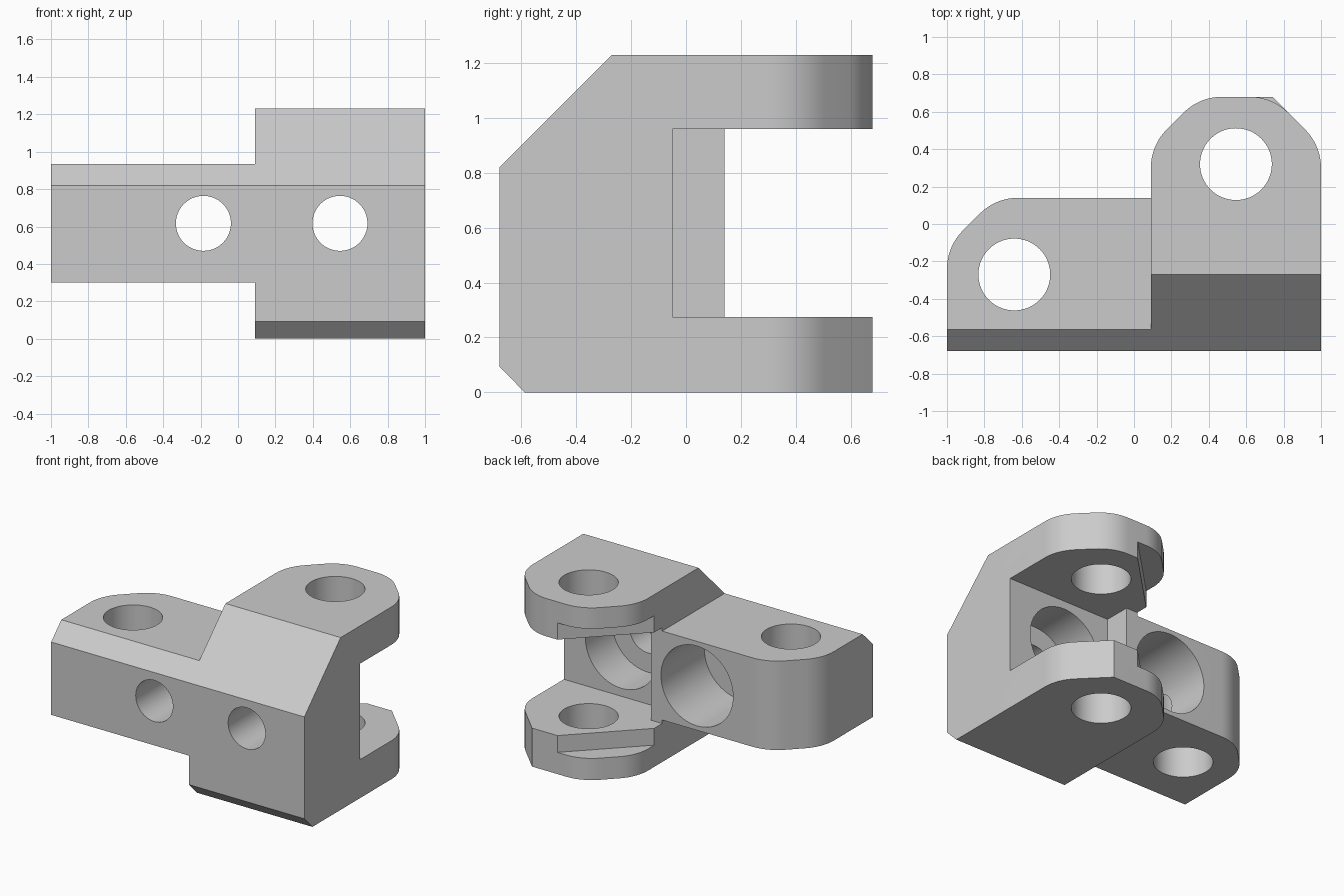
import bpy, bmesh, math
from mathutils import Vector, Matrix

cube = bpy.data.objects.get("Cube")
if cube:
    bpy.data.objects.remove(cube, do_unlink=True)

grey = bpy.data.materials.new("plain_grey")
grey.use_nodes = True
GREY = (0.6, 0.6, 0.6, 1)
grey.diffuse_color = GREY
grey.node_tree.nodes["Principled BSDF"].inputs["Base Color"].default_value = GREY


def fillet(before, corner, after, t=0.12, steps=10):
    """Points of an arc that rounds a corner, with tangent length t."""
    c = Vector(corner)
    u = (Vector(before) - c).normalized()
    v = (Vector(after) - c).normalized()
    half = u.angle(v) / 2
    r = t * math.tan(half)
    centre = c + (u + v).normalized() * (t / math.cos(half))
    a, b = c + u * t - centre, c + v * t - centre
    sweep = a.angle_signed(b)
    pts = []
    for i in range(steps + 1):
        ang = math.atan2(a.y, a.x) - sweep * i / steps
        pts.append((centre.x + r * math.cos(ang), centre.y + r * math.sin(ang)))
    return pts


def prism(name, outline, low, high, along_x=False):
    """Extrude an outline along z, or a (y, z) outline along x."""
    bm = bmesh.new()
    place = (lambda p, h: (h, p[0], p[1])) if along_x else (lambda p, h: (p[0], p[1], h))
    face = bm.faces.new([bm.verts.new(place(p, low)) for p in outline])
    new = bmesh.ops.extrude_face_region(bm, geom=[face])["geom"]
    shift = Vector(place((0, 0), high - low))
    bmesh.ops.translate(bm, verts=[g for g in new if isinstance(g, bmesh.types.BMVert)], vec=shift)
    bmesh.ops.recalc_face_normals(bm, faces=bm.faces)
    return finish(name, bm)


def bore(name, centre, radius, length, along_y=False):
    bm = bmesh.new()
    turn = Matrix.Rotation(math.pi / 2, 4, "X") if along_y else Matrix()
    bmesh.ops.create_cone(bm, cap_ends=True, segments=64, radius1=radius, radius2=radius,
                          depth=length, matrix=Matrix.Translation(centre) @ turn)
    return finish(name, bm)


def finish(name, bm):
    mesh = bpy.data.meshes.new(name)
    bm.to_mesh(mesh)
    bm.free()
    mesh.materials.append(grey)
    ob = bpy.data.objects.new(name, mesh)
    bpy.context.collection.objects.link(ob)
    return ob


def combine(body, tool, operation="DIFFERENCE"):
    tool.hide_render = True
    mod = body.modifiers.new("join_or_cut", "BOOLEAN")
    mod.operation, mod.solver, mod.object = operation, "EXACT", tool
    bpy.context.view_layer.objects.active = body
    bpy.ops.object.modifier_apply(modifier=mod.name)
    bpy.data.objects.remove(tool, do_unlink=True)


# Clevis block: one rear corner stays sharp until the upper lug is rounded
side_r, back_r, back_l, side_l = (1, 0.42), (0.74, 0.68), (0.35, 0.68), (0.09, 0.42)
front_r, front_l = (1, -0.85), (0.09, -0.85)
bracket = prism("bracket", [front_l, front_r] + fillet(front_r, side_r, back_r) + [back_r]
                + fillet(back_r, back_l, side_l) + fillet(back_l, side_l, front_l), 0, 1.23)
corner = fillet(side_r, back_r, back_l)
x, y = corner[0]
combine(bracket, prism("corner_cutter", corner + [(0.62, 0.8), (0.8, 0.8), (x + 0.05, y + 0.05)], 0.6, 1.4))

# Side arm with one rounded end
arm_side, arm_back = (-1, -0.12), (-0.74, 0.14)
arm_end, arm_front = (0.14, 0.14), (-1, -0.8)
arm = prism("arm", [arm_front, (0.14, -0.8), arm_end] + fillet(arm_end, arm_back, arm_side)
            + fillet(arm_back, arm_side, arm_front), 0.30, 0.935)
combine(bracket, arm, "UNION")

# Front face with its upper and lower chamfers
combine(bracket, prism("front_cutter", [(-1, -0.1), (-0.49, -0.1), (-0.68, 0.093), (-0.68, 0.82),
                                        (-0.17, 1.33), (-1, 1.33)], -1.2, 1.2, along_x=True))

# Slot between the lugs, leaving a thin web beside the arm
combine(bracket, prism("slot_cutter", [(0.18, -0.05), (1.1, -0.05), (1.1, 0.8), (0.05, 0.8),
                                       (0.05, 0.14), (0.18, 0.14)], 0.275, 0.96))

# Diagonal relief on the inner faces of both lugs
combine(bracket, prism("relief_cutter", [(0.05, 0.19), (0.65, 0.79), (0.05, 0.79)], 0.155, 1.08))

# Upright pin holes
for hx, hy in ((-0.64, -0.27), (0.545, 0.32)):
    combine(bracket, bore("pin_hole_cutter", (hx, hy, 0.6), 0.192, 2))

# Bolt holes from the front, counterbored from the back
for hx, back in ((-0.185, 0.3), (0.545, 0.1)):
    combine(bracket, bore("bolt_hole_cutter", (hx, -0.6, 0.617), 0.147, 0.7, True))
    combine(bracket, bore("counterbore_cutter", (hx, (back - 0.35) / 2, 0.617), 0.285, back + 0.35, True))

# Smooth rounds, sharp edges
bpy.ops.object.select_all(action="DESELECT")
bracket.select_set(True)
bpy.context.view_layer.objects.active = bracket
bpy.ops.object.shade_smooth_by_angle(angle=math.radians(30))
